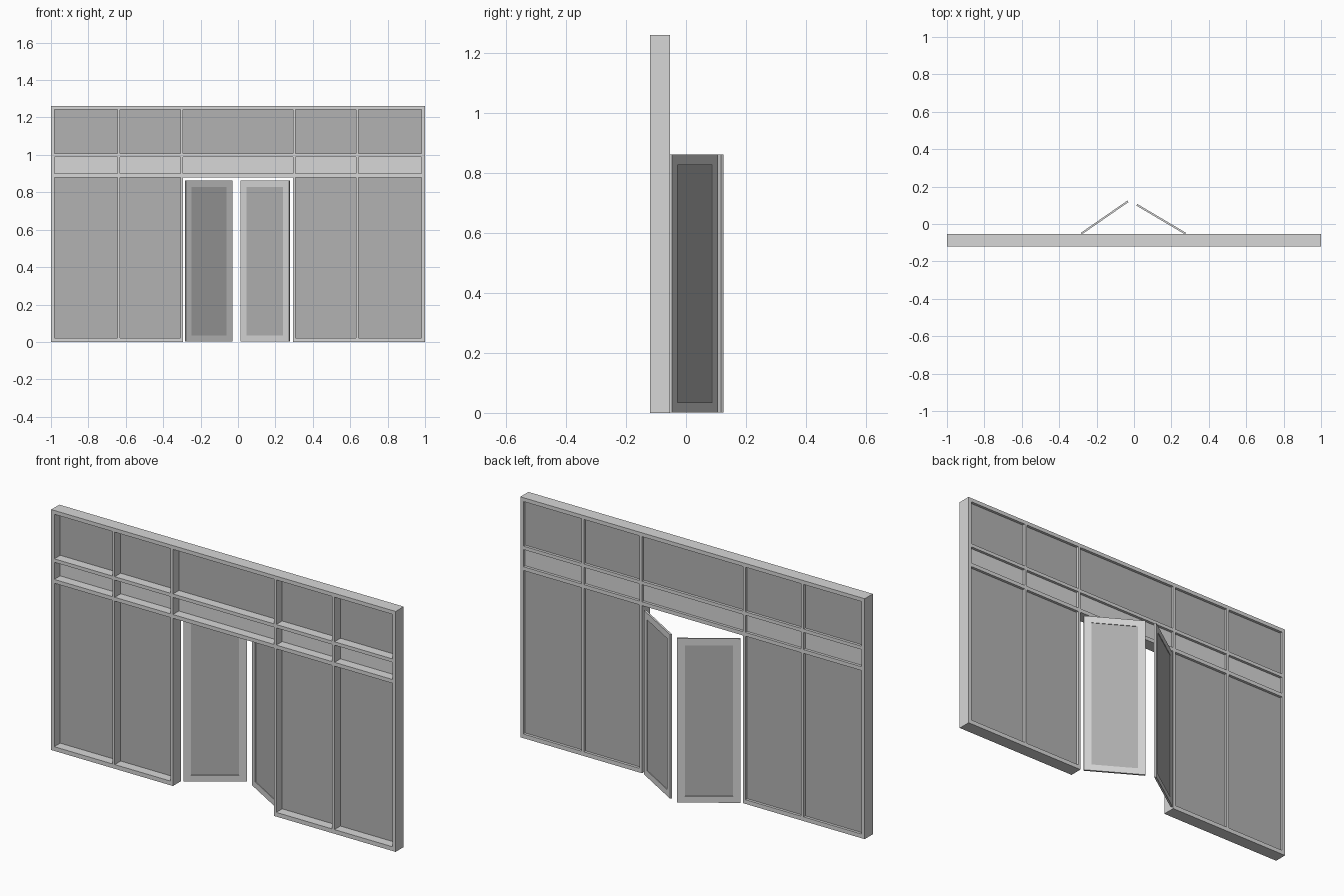
import bpy
import math

if "Cube" in bpy.data.objects:
    bpy.data.objects.remove(bpy.data.objects["Cube"], do_unlink=True)


def material(name, value):
    mat = bpy.data.materials.new(name)
    mat.use_nodes = True
    color = (value, value, value, 1)
    mat.diffuse_color = color
    mat.node_tree.nodes["Principled BSDF"].inputs["Base Color"].default_value = color
    return mat


FRAME = material("light grey frame", 0.68)
GLASS = material("mid grey glass", 0.45)


def lattice(name, xs, zs, keep, depth, mat):
    """Upright sheet of grid cells, thickened evenly about its own plane."""
    n = len(xs)
    verts = [(x, 0, z) for z in zs for x in xs]
    faces = [(j * n + i, j * n + i + 1, (j + 1) * n + i + 1, (j + 1) * n + i)
             for j in range(len(zs) - 1) for i in range(n - 1) if keep(i, j)]
    mesh = bpy.data.meshes.new(name)
    mesh.from_pydata(verts, [], faces)
    used = {v for f in faces for v in f}
    if len(used) < len(verts):
        import bmesh
        bm = bmesh.new()
        bm.from_mesh(mesh)
        bmesh.ops.delete(bm, geom=[v for v in bm.verts if not v.link_faces], context="VERTS")
        bm.to_mesh(mesh)
        bm.free()
    mesh.materials.append(mat)
    obj = bpy.data.objects.new(name, mesh)
    bpy.context.collection.objects.link(obj)
    solid = obj.modifiers.new("Thickness", "SOLIDIFY")
    solid.thickness = depth
    solid.offset = 0
    return obj


def panel(name, x0, x1, z0, z1, depth, mat):
    return lattice(name, [x0, x1], [z0, z1], lambda i, j: True, depth, mat)


# Main frame: odd columns and rows are openings, the middle bottom is the doorway
right_half = [0.293, 0.307, 0.631, 0.645, 0.982, 1.0]
xs = [-x for x in reversed(right_half)] + right_half
zs = [0, 0.022, 0.88, 0.9, 0.99, 1.008, 1.242, 1.262]
DOOR_COLUMN = 5


def is_doorway(i, j):
    return i == DOOR_COLUMN and j <= 1


frame = lattice("wall_frame", xs, zs,
                lambda i, j: not (i % 2 and j % 2) and not is_doorway(i, j), 0.067, FRAME)
frame.location.y = -0.0875

# Infill: glass below and above, solid panels in the narrow band
for j, row, mat in ((1, "lower_glass", GLASS), (3, "band_panel", FRAME), (5, "upper_glass", GLASS)):
    for i in range(1, len(xs) - 1, 2):
        if not is_doorway(i, j):
            pane = panel(f"{row}_{i // 2 + 1}", xs[i], xs[i + 1], zs[j], zs[j + 1], 0.004, mat)
            pane.location.y = -0.07


# Doors: a border with a thin pane, swung inwards about the hinge
def door(name, hinge, angle, width):
    dx = [0, 0.037, width - 0.037, width]
    dz = [0.002, 0.035, 0.828, 0.863]
    border = lattice(name + "_frame", dx, dz, lambda i, j: (i, j) != (1, 1), 0.01, FRAME)
    glass = panel(name + "_glass", dx[1], dx[2], dz[1], dz[2], 0.004, GLASS)
    for part in (border, glass):
        part.location = (*hinge, 0)
        part.rotation_euler.z = math.radians(angle)


door("right_door", (-0.281, -0.051), 34.7, 0.302)
door("left_door", (0.275, -0.051), 180 - 30.6, 0.302)
